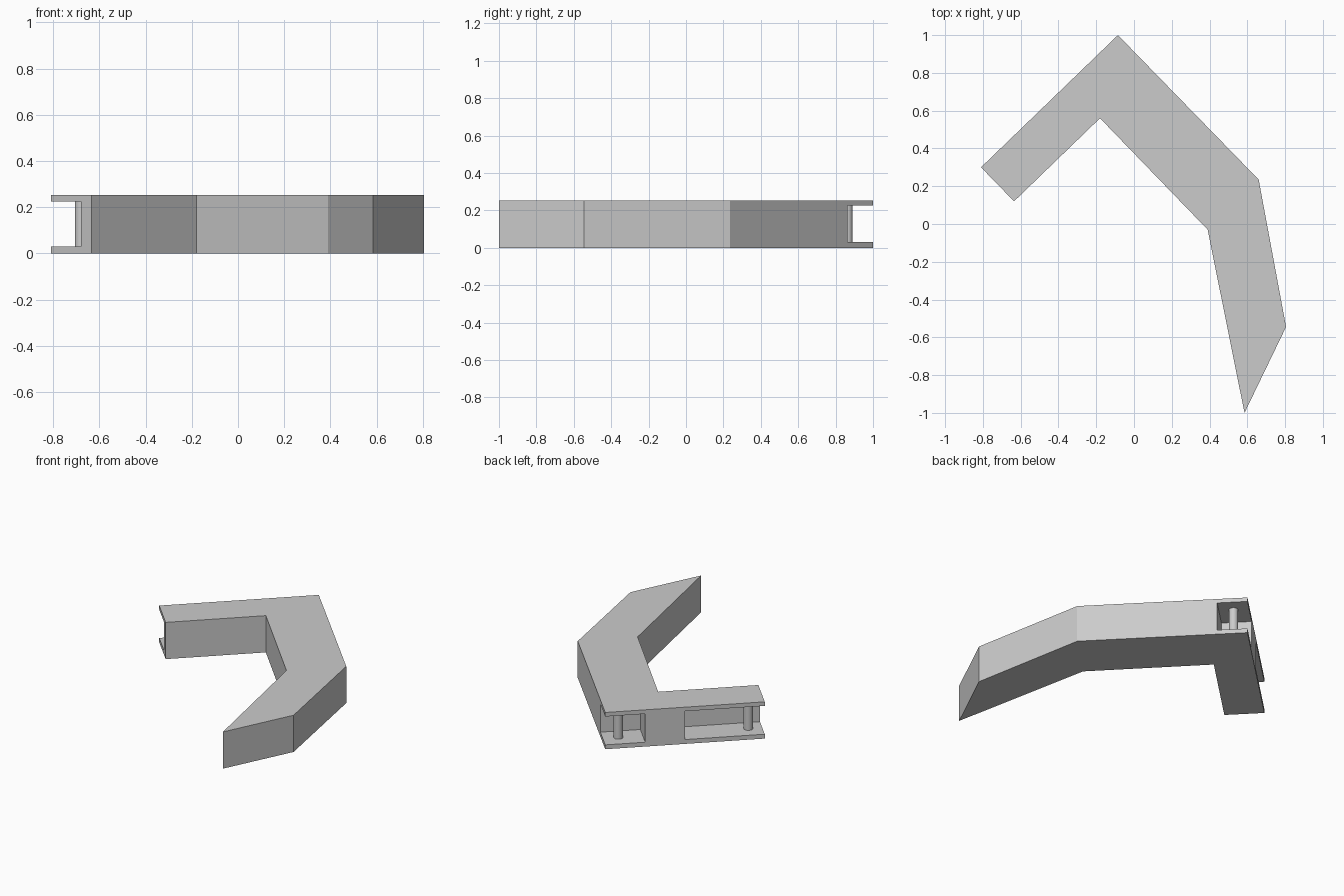
import bpy
import bmesh
import math
from mathutils import Matrix, Vector

cube = bpy.data.objects.get("Cube")
if cube:
    bpy.data.objects.remove(cube, do_unlink=True)

HEIGHT = 0.253
FLOOR, CEILING = 0.03, 0.225      # inner faces of the two plates
PIN_RADIUS = 0.029

# Short arm: corner, direction along its outer edge, direction across it
CORNER = Vector((-0.085, 1.0))
TIP = Vector((-0.81, 0.30))
ALONG = (TIP - CORNER).normalized()
ACROSS = Vector((-ALONG.y, ALONG.x))

grey = bpy.data.materials.new("plain grey")
grey.use_nodes = True
grey.diffuse_color = (0.6, 0.6, 0.6, 1)
grey.node_tree.nodes["Principled BSDF"].inputs["Base Color"].default_value = (0.6, 0.6, 0.6, 1)


def arm_point(along, across):
    return CORNER + ALONG * along + ACROSS * across


def new_object(name, bm):
    bmesh.ops.recalc_face_normals(bm, faces=bm.faces)
    mesh = bpy.data.meshes.new(name)
    bm.to_mesh(mesh)
    bm.free()
    mesh.materials.append(grey)
    obj = bpy.data.objects.new(name, mesh)
    bpy.context.collection.objects.link(obj)
    return obj


def prism(name, outline, bottom, top):
    bm = bmesh.new()
    face = bm.faces.new([bm.verts.new((x, y, bottom)) for x, y in outline])
    result = bmesh.ops.extrude_face_region(bm, geom=[face])
    verts = [v for v in result["geom"] if isinstance(v, bmesh.types.BMVert)]
    bmesh.ops.translate(bm, verts=verts, vec=(0, 0, top - bottom))
    return new_object(name, bm)


def cut_pocket(body, start, end, depth):
    corners = [(start, -0.1), (end, -0.1), (end, depth), (start, depth)]
    cutter = prism("pocket_cutter", [arm_point(*c) for c in corners], FLOOR, CEILING)
    cutter.hide_render = True
    mod = body.modifiers.new("pocket", "BOOLEAN")
    mod.operation = "DIFFERENCE"
    mod.solver = "EXACT"
    mod.object = cutter
    bpy.context.view_layer.objects.active = body
    bpy.ops.object.modifier_apply(modifier=mod.name)
    bpy.data.objects.remove(cutter, do_unlink=True)


def pin(name, along, across):
    x, y = arm_point(along, across)
    bm = bmesh.new()
    bmesh.ops.create_cone(bm, cap_ends=True, segments=32, radius1=PIN_RADIUS,
                          radius2=PIN_RADIUS, depth=CEILING - FLOOR + 0.01,
                          matrix=Matrix.Translation((x, y, (FLOOR + CEILING) / 2)))
    obj = new_object(name, bm)
    bpy.ops.object.select_all(action="DESELECT")
    obj.select_set(True)
    bpy.context.view_layer.objects.active = obj
    bpy.ops.object.shade_smooth_by_angle(angle=math.radians(30))


# Bent body
body = prism("bent_body", [TIP, (-0.635, 0.12), (-0.18, 0.56), (0.39, -0.03),
                           (0.585, -1.0), (0.805, -0.545), (0.66, 0.235), CORNER],
             0, HEIGHT)

# Corner pocket and open-ended tip pocket
cut_pocket(body, -0.1, 0.252, 0.19)
cut_pocket(body, 0.503, 1.1, 0.187)

# Pins joining the plates
pin("corner_pin", 0.098, 0.098)
pin("tip_pin", 0.92, 0.1)
